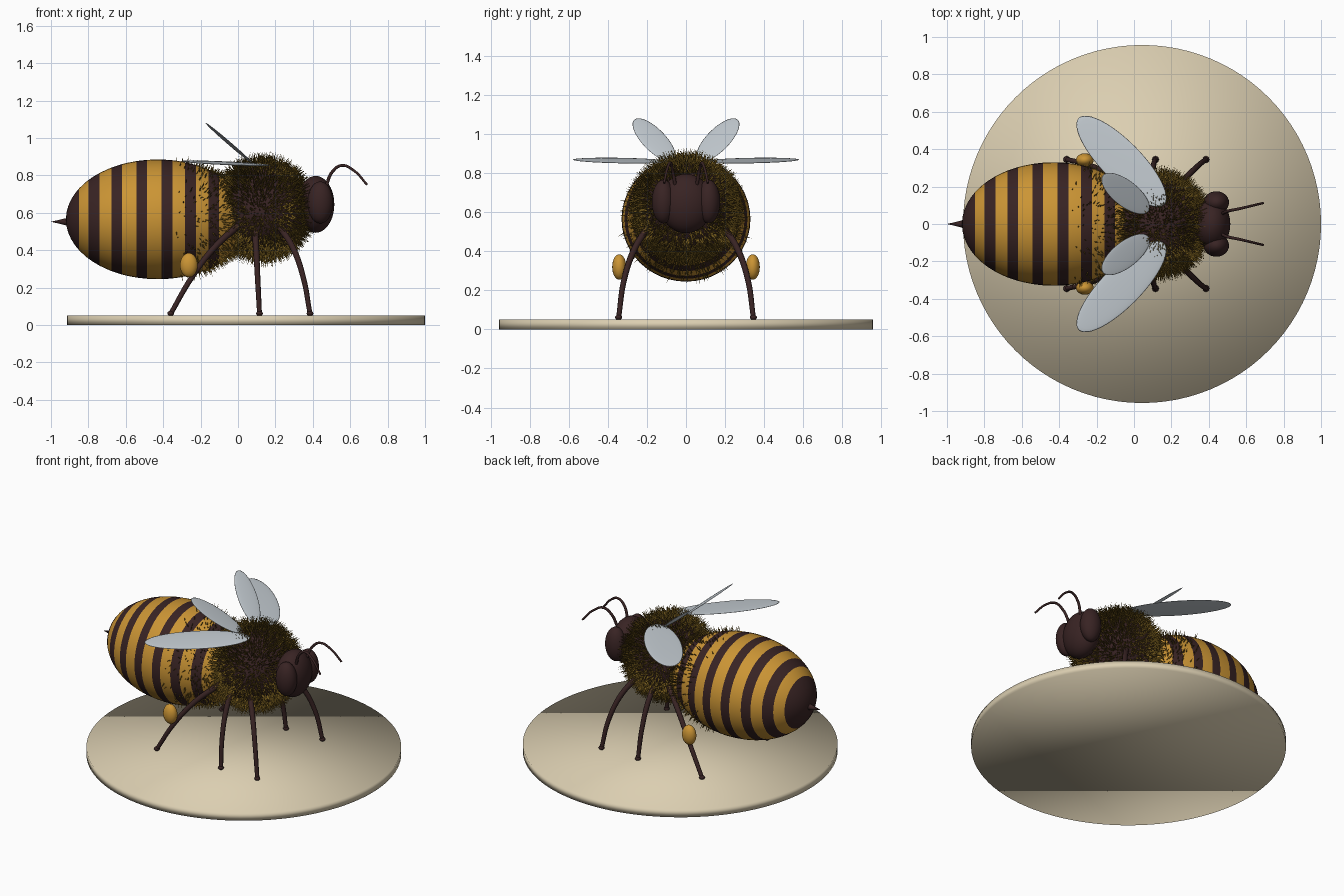
import bpy, bmesh, math, random
from mathutils import Vector, Matrix

if "Cube" in bpy.data.objects:
    bpy.data.objects.remove(bpy.data.objects["Cube"])

random.seed(4)


def material(name, rgb):
    m = bpy.data.materials.new(name)
    m.diffuse_color = (*rgb, 1)
    m.use_nodes = True
    m.node_tree.nodes["Principled BSDF"].inputs["Base Color"].default_value = m.diffuse_color
    return m


DARK = material("dark brown", (0.04, 0.017, 0.017))
GOLD = material("honey gold", (0.60, 0.30, 0.035))
HAIR = material("olive hair", (0.17, 0.10, 0.012))
WING = material("pale wing grey", (0.56, 0.61, 0.65))
SAND = material("sand", (0.71, 0.62, 0.44))


def make_object(name, bm, mats, smooth=True):
    me = bpy.data.meshes.new(name)
    bm.normal_update()
    for f in bm.faces:
        f.smooth = smooth
    bm.to_mesh(me)
    bm.free()
    for m in mats:
        me.materials.append(m)
    ob = bpy.data.objects.new(name, me)
    bpy.context.collection.objects.link(ob)
    return ob


def ellipsoid(name, centre, radii, mat, axes=None, segs=32, rings=20):
    """Sphere scaled by radii, optionally turned onto the given axes."""
    bm = bmesh.new()
    bmesh.ops.create_uvsphere(bm, u_segments=segs, v_segments=rings, radius=1)
    mtx = Matrix.Diagonal((*radii, 1))
    if axes:
        mtx = Matrix(axes).transposed().to_4x4() @ mtx
    bm.transform(Matrix.Translation(centre) @ mtx)
    return make_object(name, bm, [mat])


def tube(name, points, radius, tip, mat):
    """Tapered round tube along a smooth path."""
    cu = bpy.data.curves.new(name, 'CURVE')
    cu.dimensions = '3D'
    cu.bevel_depth = radius
    cu.bevel_resolution = 3
    cu.resolution_u = 8
    cu.use_fill_caps = True
    sp = cu.splines.new('BEZIER')
    sp.bezier_points.add(len(points) - 1)
    for i, (bp, p) in enumerate(zip(sp.bezier_points, points)):
        bp.co = p
        bp.handle_left_type = bp.handle_right_type = 'AUTO'
        bp.radius = 1 + (tip - 1) * i / (len(points) - 1)
    cu.materials.append(mat)
    ob = bpy.data.objects.new(name, cu)
    bpy.context.collection.objects.link(ob)
    bpy.ops.object.select_all(action='DESELECT')
    ob.select_set(True)
    bpy.context.view_layer.objects.active = ob
    bpy.ops.object.convert(target='MESH')
    return ob


def fur(name, centre, radii, count, lengths, keep):
    """Thin three-sided spikes standing on an ellipsoid."""
    bm = bmesh.new()
    c, r = Vector(centre), Vector(radii)
    for _ in range(count):
        d = Vector([random.gauss(0, 1) for _ in range(3)]).normalized()
        p = c + d * r
        if not keep(p):
            continue
        n = Vector([d[i] / r[i] for i in range(3)]).normalized()
        lean = Vector([random.uniform(-0.3, 0.3) for _ in range(3)])
        tip = bm.verts.new(p + (n + lean).normalized() * random.uniform(*lengths))
        u = n.orthogonal().normalized()
        v = n.cross(u)
        base = [bm.verts.new(p - n * 0.005 + 0.004 * (u * math.cos(a) + v * math.sin(a)))
                for a in (0, 2.094, 4.189)]
        for i in range(3):
            bm.faces.new((base[i], base[(i + 1) % 3], tip))
    return make_object(name, bm, [HAIR], smooth=False)


# Round base
bm = bmesh.new()
bmesh.ops.create_cone(bm, cap_ends=True, segments=96, radius1=0.957, radius2=0.957, depth=0.05,
                      matrix=Matrix.Translation((0.043, 0, 0.025)))
make_object("base_disc", bm, [SAND])

# Abdomen turned around x, with rings placed on the stripe borders
ABD, ABD_R = (-0.43, 0, 0.565), (0.49, 0.33, 0.32)
stripes = [(-0.92, -0.85)] + [(s - 0.029, s + 0.029)
                              for s in (-0.77, -0.648, -0.515, -0.38, -0.254, -0.13)]
borders = [b for s in stripes for b in s][1:]
angles = [math.pi * i / 28 for i in range(1, 28)]
angles += [math.acos((b - ABD[0]) / ABD_R[0]) for b in borders]
angles.sort(reverse=True)
bm = bmesh.new()
SEG = 48
rings = [[bm.verts.new((ABD[0] + ABD_R[0] * math.cos(a),
                        ABD_R[1] * math.sin(a) * math.cos(2 * math.pi * k / SEG),
                        ABD[2] + ABD_R[2] * math.sin(a) * math.sin(2 * math.pi * k / SEG)))
          for k in range(SEG)] for a in angles]
for r0, r1 in zip(rings, rings[1:]):
    for k in range(SEG):
        j = (k + 1) % SEG
        bm.faces.new((r0[k], r1[k], r1[j], r0[j]))
for ring, x in ((rings[0], ABD[0] - ABD_R[0]), (rings[-1], ABD[0] + ABD_R[0])):
    pole = bm.verts.new((x, 0, ABD[2]))
    for k in range(SEG):
        bm.faces.new((pole, ring[k], ring[(k + 1) % SEG]))
bmesh.ops.recalc_face_normals(bm, faces=bm.faces)
for f in bm.faces:
    x = f.calc_center_median().x
    f.material_index = int(any(a < x < b for a, b in stripes))
make_object("abdomen", bm, [GOLD, DARK])

# Stinger
bm = bmesh.new()
bmesh.ops.create_cone(bm, cap_ends=True, segments=16, radius1=0.026, radius2=0, depth=0.11,
                      matrix=Matrix.Translation((-0.945, 0, 0.552)) @ Matrix.Rotation(-math.pi / 2, 4, 'Y'))
make_object("stinger", bm, [DARK])

# Thorax with fur, thinning out over the front of the abdomen
THX, THX_R = (0.13, 0, 0.62), (0.24, 0.25, 0.245)
ellipsoid("thorax", THX, THX_R, DARK)
fur("thorax_fur", THX, THX_R, 7000, (0.03, 0.075), lambda p: True)
fur("abdomen_fur", ABD, ABD_R, 6000, (0.02, 0.045),
    lambda p: random.random() < ((p.x + 0.36) / 0.32 if p.x > -0.36 else 0) ** 1.5)

# Head
ellipsoid("head", (0.415, 0, 0.645), (0.1, 0.135, 0.152), DARK)

for side, s in (("left", 1), ("right", -1)):
    # Eye and antenna
    ellipsoid(f"{side}_eye", (0.44, s * 0.115, 0.655), (0.068, 0.06, 0.112), DARK)
    tube(f"{side}_antenna", [(0.47, s * 0.055, 0.74), (0.505, s * 0.07, 0.82), (0.555, s * 0.08, 0.853),
                             (0.62, s * 0.095, 0.825), (0.69, s * 0.112, 0.75)], 0.009, 0.7, DARK)
    # Legs with small round feet
    for part, xs in (("front", (0.22, 0.295, 0.35, 0.385)),
                     ("middle", (0.09, 0.097, 0.105, 0.115)),
                     ("back", (0.0, -0.13, -0.25, -0.36))):
        path = [(x, s * y, z) for x, y, z in
                zip(xs, (0.19, 0.265, 0.318, 0.345), (0.53, 0.41, 0.25, 0.06))]
        tube(f"{side}_{part}_leg", path, 0.018, 0.72, DARK)
        ellipsoid(f"{side}_{part}_foot", (xs[-1], s * 0.345, 0.062), (0.018, 0.018, 0.014), DARK,
                  segs=16, rings=10)
    # Pollen load on the back leg
    ellipsoid(f"{side}_pollen_load", (-0.263, s * 0.342, 0.32), (0.047, 0.036, 0.065), GOLD)

    # Large flat wing and small raised wing
    for part, centre, along, across, radii in (
            ("large", (-0.067, 0.335, 0.865), (-0.7, 0.71, 0.025), (-0.71, -0.7, 0.1), (0.326, 0.108, 0.006)),
            ("small", (-0.045, 0.163, 0.97), (-0.66, 0.48, 0.58), (0.45, 0.87, -0.25), (0.19, 0.072, 0.005))):
        u = Vector((along[0], s * along[1], along[2])).normalized()
        v = Vector((across[0], s * across[1], across[2]))
        v = (v - u * v.dot(u)).normalized()
        ellipsoid(f"{side}_{part}_wing", (centre[0], s * centre[1], centre[2]), radii, WING,
                  axes=(u, v, u.cross(v)), segs=48, rings=16)

# Point all wing and body normals outward
for ob in bpy.data.objects:
    if ob.type == 'MESH' and "fur" not in ob.name:
        bm = bmesh.new()
        bm.from_mesh(ob.data)
        bmesh.ops.recalc_face_normals(bm, faces=bm.faces)
        bm.to_mesh(ob.data)
        bm.free()
